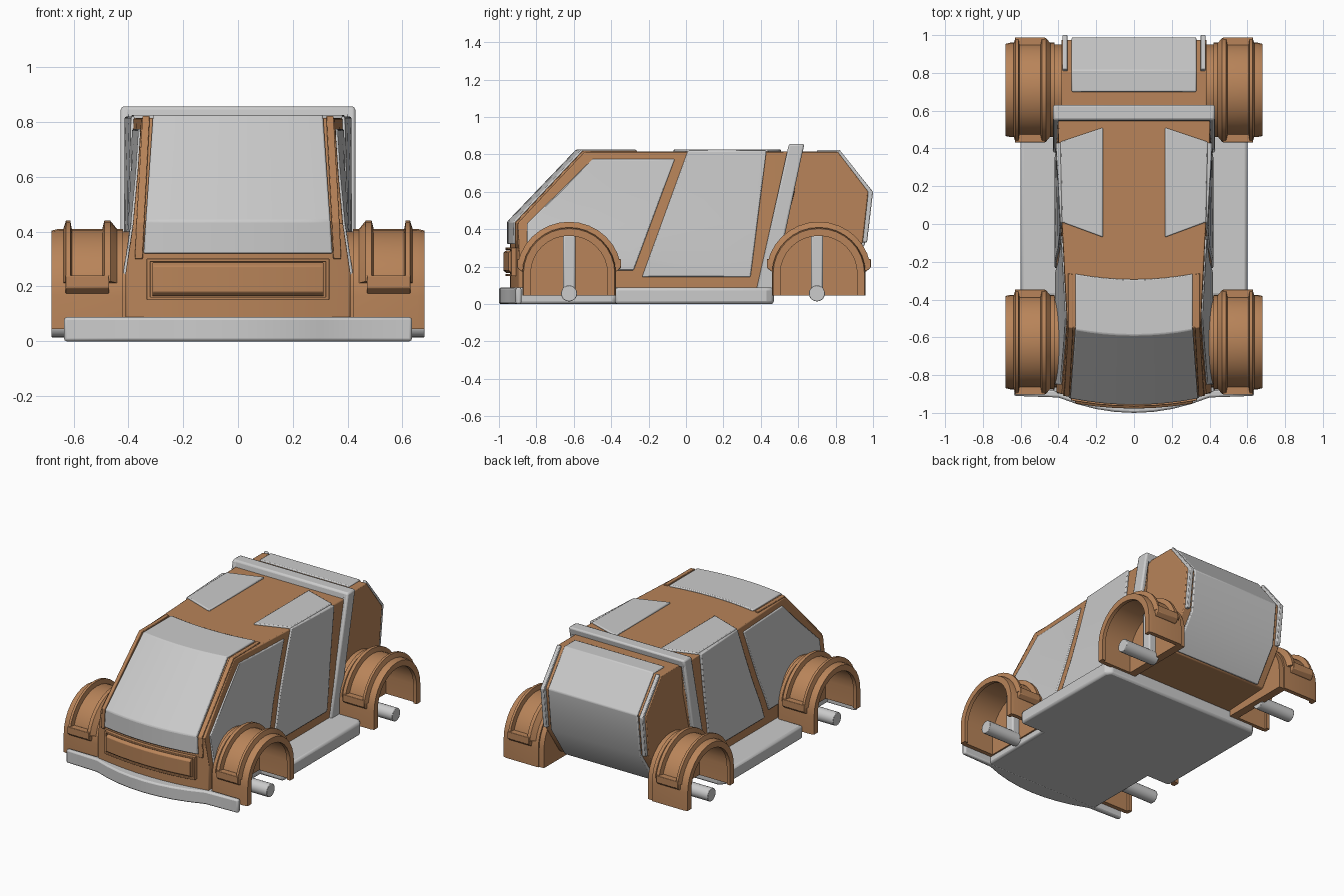
import bpy, bmesh, math
from mathutils import Vector

if "Cube" in bpy.data.objects:
    bpy.data.objects.remove(bpy.data.objects["Cube"])

copper = bpy.data.materials.new("copper")
copper.diffuse_color = (0.48, 0.23, 0.10, 1)
copper.use_nodes = True
copper.node_tree.nodes["Principled BSDF"].inputs["Base Color"].default_value = copper.diffuse_color


def clamp(t):
    return max(0.0, min(1.0, t))


def finish(bm, name, mat=None, bevel=0.0, mirror=False):
    bmesh.ops.recalc_face_normals(bm, faces=bm.faces)
    me = bpy.data.meshes.new(name)
    bm.to_mesh(me)
    bm.free()
    ob = bpy.data.objects.new(name, me)
    bpy.context.collection.objects.link(ob)
    if mat:
        me.materials.append(mat)
    if mirror:
        ob.modifiers.new("mirror", 'MIRROR')
    if bevel:
        b = ob.modifiers.new("bevel", 'BEVEL')
        b.width, b.segments, b.limit_method = bevel, 2, 'ANGLE'
        b.angle_limit = math.radians(35)
    bpy.ops.object.select_all(action='DESELECT')
    ob.select_set(True)
    bpy.context.view_layer.objects.active = ob
    bpy.ops.object.shade_smooth_by_angle(angle=math.radians(30))
    return ob


def body_w(y, z):
    # half width of the cabin, narrowing to the roof at the front
    t = 0.06 - 0.055 * clamp((y + 0.55) / 1.0)
    return 0.41 - t * clamp((z - 0.25) / 0.57) ** 0.7


def prism(name, pts, lo, hi, axis='x', mat=None, width=None, bow=0.0, cuts=(),
          bevel=0.006, mirror=False):
    """Extrude an outline along x (yz outline) or z (xy outline), then warp."""
    bm = bmesh.new()
    mk = (lambda p: (lo, *p)) if axis == 'x' else (lambda p: (*p, lo))
    f = bm.faces.new([bm.verts.new(mk(p)) for p in pts])
    ext = bmesh.ops.extrude_face_region(bm, geom=[f])
    d = Vector((hi - lo, 0, 0) if axis == 'x' else (0, 0, hi - lo))
    for v in ext['geom']:
        if isinstance(v, bmesh.types.BMVert):
            v.co += d
    for ax, val in cuts:
        co, no = Vector((0, 0, 0)), Vector((0, 0, 0))
        co[ax], no[ax] = val, 1
        bmesh.ops.bisect_plane(bm, geom=bm.verts[:] + bm.edges[:] + bm.faces[:],
                               plane_co=co, plane_no=no)
    for v in bm.verts:
        if width:
            v.co.x *= width(v.co.y, v.co.z)
        k = clamp((-0.05 - v.co.y) / 0.18)
        v.co.y -= bow * k * max(0, 1 - (v.co.x / 0.4) ** 2)
    return finish(bm, name, mat, bevel, mirror)


XC = [(0, i / 4) for i in range(-3, 4)]
SC = [(2, z) for z in (0.25, 0.43, 0.62)] + [(1, y) for y in (-0.5, -0.2, 0.2)]

# floor with side sills, and the bowed bumper
floor = [(0.43, -0.9), (0.43, -0.38), (0.6, -0.38), (0.6, 0.43), (0.575, 0.47)]
prism("floor_pan", floor + [(-x, y) for x, y in reversed(floor)], 0.0, 0.088,
      'z', bevel=0.015)
arc = [(x / 10, -0.91 - 0.09 * (1 - (x / 4.2) ** 2)) for x in range(-4, 5)]
prism("front_bumper", [(-0.635, -0.88), (-0.635, -0.91)] + arc +
      [(0.635, -0.91), (0.635, -0.88)], 0.0, 0.088, 'z', bevel=0.01)

# cabin shell and narrower tail
prism("cabin_body", [(-0.895, 0.07), (-0.895, 0.43), (-0.53, 0.815), (0.6, 0.815),
                     (0.58, 0.6), (0.45, 0.07)], -1, 1, mat=copper, width=body_w,
      bow=0.045, cuts=XC + SC)
prism("tail_body", [(0.4, 0.08), (0.5, 0.815), (0.81, 0.815), (0.975, 0.6),
                    (0.945, 0.33), (0.79, 0.1)], -0.385, 0.385, mat=copper)

# tail hatch and its edge trims
prism("tail_hatch", [(0.70, 0.78), (0.70, 0.824), (0.815, 0.824), (0.988, 0.603),
                     (0.957, 0.32), (0.81, 0.1), (0.75, 0.13), (0.90, 0.34),
                     (0.93, 0.59)], -0.33, 0.33)
prism("tail_trim", [(0.80, 0.80), (0.82, 0.826), (1.0, 0.60), (0.968, 0.33),
                    (0.93, 0.33), (0.96, 0.59)], 0.352, 0.378, mirror=True,
      bevel=0.004)

# windscreen folding from roof to nose
prism("windscreen", [(-0.245, 0.826), (-0.54, 0.826), (-0.909, 0.44), (-0.909, 0.32),
                     (-0.87, 0.32), (-0.87, 0.42), (-0.52, 0.79), (-0.245, 0.79)],
      -1, 1, width=lambda y, z: 0.345 - 0.035 * clamp((z - 0.32) / 0.5),
      bow=0.048, cuts=XC)

# windscreen pillar lips
prism("screen_pillar", [(-0.25, 0.822), (-0.535, 0.822), (-0.903, 0.436),
                        (-0.903, 0.30), (-0.87, 0.30), (-0.87, 0.42),
                        (-0.52, 0.79), (-0.25, 0.79)], 0.325, 0.352, mat=copper,
      width=lambda y, z: 1.07 - 0.08 * clamp((z - 0.32) / 0.5),
      bow=0.047, mirror=True, bevel=0.003)

# nose grille: frame rails, posts and raised bar
GX = [(0, i / 10) for i in range(-3, 4)]
for nm, z0, z1 in (("grille_lower_rail", 0.15, 0.162), ("grille_upper_rail", 0.29, 0.302)):
    prism(nm, [(-0.87, z0), (-0.92, z0), (-0.92, z1), (-0.87, z1)], -0.33, 0.33,
          mat=copper, bow=0.045, cuts=GX, bevel=0.002)
prism("grille_post", [(-0.87, 0.15), (-0.92, 0.15), (-0.92, 0.302), (-0.87, 0.302)],
      0.32, 0.333, mat=copper, bow=0.045, mirror=True, bevel=0.002)
prism("grille_bar", [(-0.87, 0.165), (-0.915, 0.165), (-0.932, 0.18), (-0.932, 0.275),
                     (-0.915, 0.287), (-0.87, 0.287)], -0.312, 0.312, mat=copper,
      bow=0.045, cuts=GX, bevel=0.003)

# side windows, doors and roof panels
prism("front_side_window", [(-0.85, 0.18), (-0.85, 0.43), (-0.50, 0.775), (-0.06, 0.775),
                            (-0.28, 0.18)], 0.93, 1.022, width=body_w, cuts=SC,
      mirror=True)
prism("door_panel", [(-0.235, 0.145), (0.345, 0.145), (0.43, 0.82), (0.01, 0.82)],
      0.93, 1.025, width=body_w, cuts=SC, mirror=True)
prism("roof_panel", [(0.165, -0.07), (0.165, 0.51), (0.39, 0.435), (0.382, 0.01)],
      0.79, 0.826, 'z', mirror=True)

# roll hoop
prism("roll_hoop_leg", [(0.375, 0.07), (0.465, 0.07), (0.632, 0.855), (0.55, 0.855)],
      0.395, 0.428, mirror=True, bevel=0.01)
prism("roll_hoop_top", [(0.542, 0.80), (0.55, 0.857), (0.633, 0.857), (0.622, 0.80)],
      -0.428, 0.428, bevel=0.012)


def arch_path(cy, d, bottom):
    pts = [(cy + 0.25 + d, bottom)]
    for i in range(17):
        a = math.pi * i / 16
        pts.append((cy + (0.25 + d) * math.cos(a), 0.165 + (0.245 + d) * math.sin(a)))
    if bottom > 0.165:   # ridge hoops begin part-way up the arch
        pts = pts[2:-1]
    else:
        pts.append((cy - 0.25 - d, bottom))
    return pts


def arch(name, cy, section, bottom):
    """Sweep an (x, offset) section over a wheel arch."""
    bm = bmesh.new()
    rows = [[bm.verts.new((x, *p)) for p in arch_path(cy, d, bottom)] for x, d in section]
    n = len(rows)
    for i in range(n):
        a, b = rows[i], rows[(i + 1) % n]
        for j in range(len(a) - 1):
            bm.faces.new((a[j], a[j + 1], b[j + 1], b[j]))
    for j in (0, -1):
        bm.faces.new([r[j] for r in rows])
    finish(bm, name, copper, 0, True)


# fenders, hubs and struts at both axles
for tag, cy, ay in (("front", -0.625, -0.625), ("rear", 0.71, 0.70)):
    arch(tag + "_fender", cy, [(0.42, -0.028), (0.42, 0), (0.655, 0), (0.68, -0.006),
                               (0.68, -0.045), (0.655, -0.045), (0.655, -0.028)], 0.045)
    arch(tag + "_fender_inner_ridge", cy, [(0.435, -0.008), (0.466, 0.03), (0.488, 0.03),
                                           (0.497, -0.008)], 0.2)
    arch(tag + "_fender_outer_ridge", cy, [(0.605, -0.008), (0.612, 0.03), (0.628, 0.03),
                                           (0.64, -0.008)], 0.2)
    for s, nm in ((-1, "_fender_front_step"), (1, "_fender_back_step")):
        prism(tag + nm, [(cy + s * 0.235, 0.175), (cy + s * 0.255, 0.175),
                         (cy + s * 0.278, 0.195), (cy + s * 0.278, 0.24),
                         (cy + s * 0.235, 0.24)], 0.47, 0.63, mat=copper,
              mirror=True, bevel=0.003)
    prism(tag + "_wheel_well", arch_path(cy, -0.01, 0.045), 0.385, 0.44, mat=copper,
          mirror=True, bevel=0)
    circle = [(ay + 0.043 * math.cos(math.tau * i / 20),
               0.057 + 0.043 * math.sin(math.tau * i / 20)) for i in range(20)]
    prism(tag + "_axle", circle, 0.42, 0.68, mirror=True, bevel=0.003)
    prism(tag + "_strut", [(ay - 0.033, 0.06), (ay + 0.033, 0.06), (ay + 0.033, 0.37),
                           (ay - 0.033, 0.37)], 0.43, 0.49, mirror=True, bevel=0.01)
